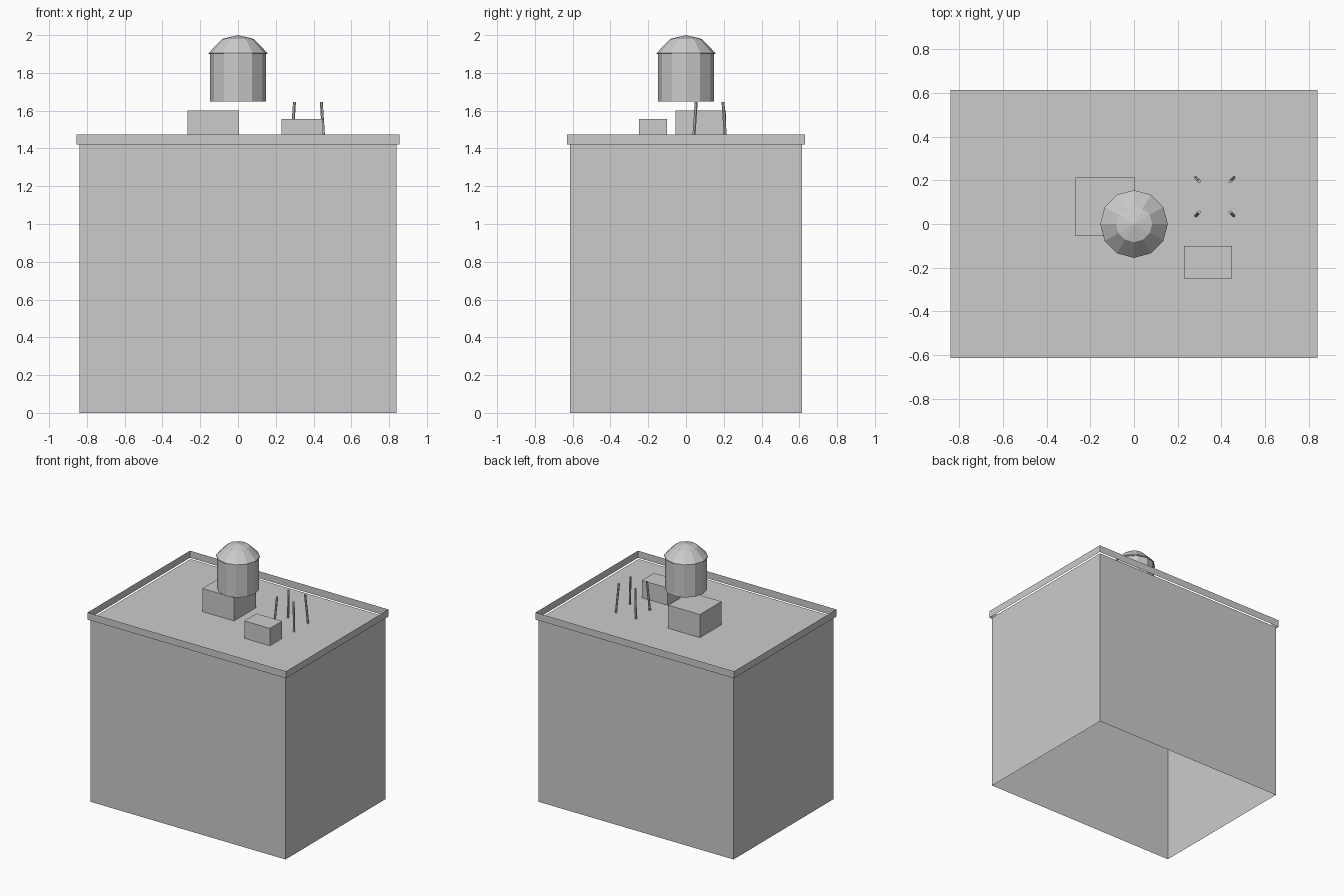
import bpy, bmesh, math
from mathutils import Vector

if "Cube" in bpy.data.objects:
    bpy.data.objects.remove(bpy.data.objects["Cube"])

grey = bpy.data.materials.new("plain grey")
grey.diffuse_color = (0.6, 0.6, 0.6, 1)
grey.use_nodes = True
grey.node_tree.nodes["Principled BSDF"].inputs["Base Color"].default_value = grey.diffuse_color

ROOF = 1.42


def finish(name, bm):
    me = bpy.data.meshes.new(name)
    bm.to_mesh(me)
    bm.free()
    me.materials.append(grey)
    ob = bpy.data.objects.new(name, me)
    bpy.context.collection.objects.link(ob)
    return ob


def shell_box(name, x0, x1, y0, y1, z0, z1, top=True):
    """Box without a floor, optionally without a lid."""
    bm = bmesh.new()
    ring = [(x0, y0), (x1, y0), (x1, y1), (x0, y1)]
    lo = [bm.verts.new((x, y, z0)) for x, y in ring]
    hi = [bm.verts.new((x, y, z1)) for x, y in ring]
    for i in range(4):
        j = (i + 1) % 4
        bm.faces.new((lo[i], lo[j], hi[j], hi[i]))
    if top:
        bm.faces.new(hi)
    return finish(name, bm)


def lathe(name, profile, sides, cap_bottom=False):
    """Spin (radius, z) points from bottom to top; radius 0 makes a tip."""
    bm = bmesh.new()
    rings = []
    for r, z in profile:
        if r == 0:
            rings.append([bm.verts.new((0, 0, z))] * sides)
        else:
            rings.append([bm.verts.new((r * math.cos(2 * math.pi * i / sides),
                                        r * math.sin(2 * math.pi * i / sides), z))
                          for i in range(sides)])
    for a, b in zip(rings, rings[1:]):
        for i in range(sides):
            j = (i + 1) % sides
            if b[i] is b[j]:
                bm.faces.new((a[i], a[j], b[i]))
            else:
                bm.faces.new((a[i], a[j], b[j], b[i]))
    if cap_bottom:
        bm.faces.new(rings[0][::-1])
    return finish(name, bm)


# Building body and the thin parapet standing just outside it
shell_box("building_body", -0.84, 0.84, -0.615, 0.615, 0, ROOF)
shell_box("parapet", -0.855, 0.855, -0.63, 0.63, ROOF, 1.475, top=False)

# Rooftop boxes
shell_box("stair_housing", -0.268, 0.005, -0.055, 0.212, ROOF, 1.60)
shell_box("vent_box", 0.229, 0.45, -0.25, -0.10, ROOF, 1.555)

# Water tank with overhanging domed roof
lathe("water_tank", [(0.148, 1.648), (0.148, 1.902)], 12, cap_bottom=True)
lathe("tank_roof", [(0.155, 1.90), (0.155, 1.906), (0.083, 1.98), (0, 2.0)], 12,
      cap_bottom=True)

# Four splayed legs standing beside the tank
for sx in (-1, 1):
    for sy in (-1, 1):
        foot = Vector((0.37 + sx * 0.086, 0.125 + sy * 0.086, ROOF))
        head = Vector((0.37 + sx * 0.071, 0.125 + sy * 0.071, 1.645))
        bm = bmesh.new()
        bmesh.ops.create_cone(bm, cap_ends=True, segments=6, radius1=0.008,
                              radius2=0.008, depth=(head - foot).length)
        rot = (head - foot).to_track_quat('Z', 'Y').to_matrix().to_4x4()
        bmesh.ops.transform(bm, matrix=rot, verts=bm.verts)
        bmesh.ops.translate(bm, vec=(head + foot) / 2, verts=bm.verts)
        finish("tank_leg", bm)
